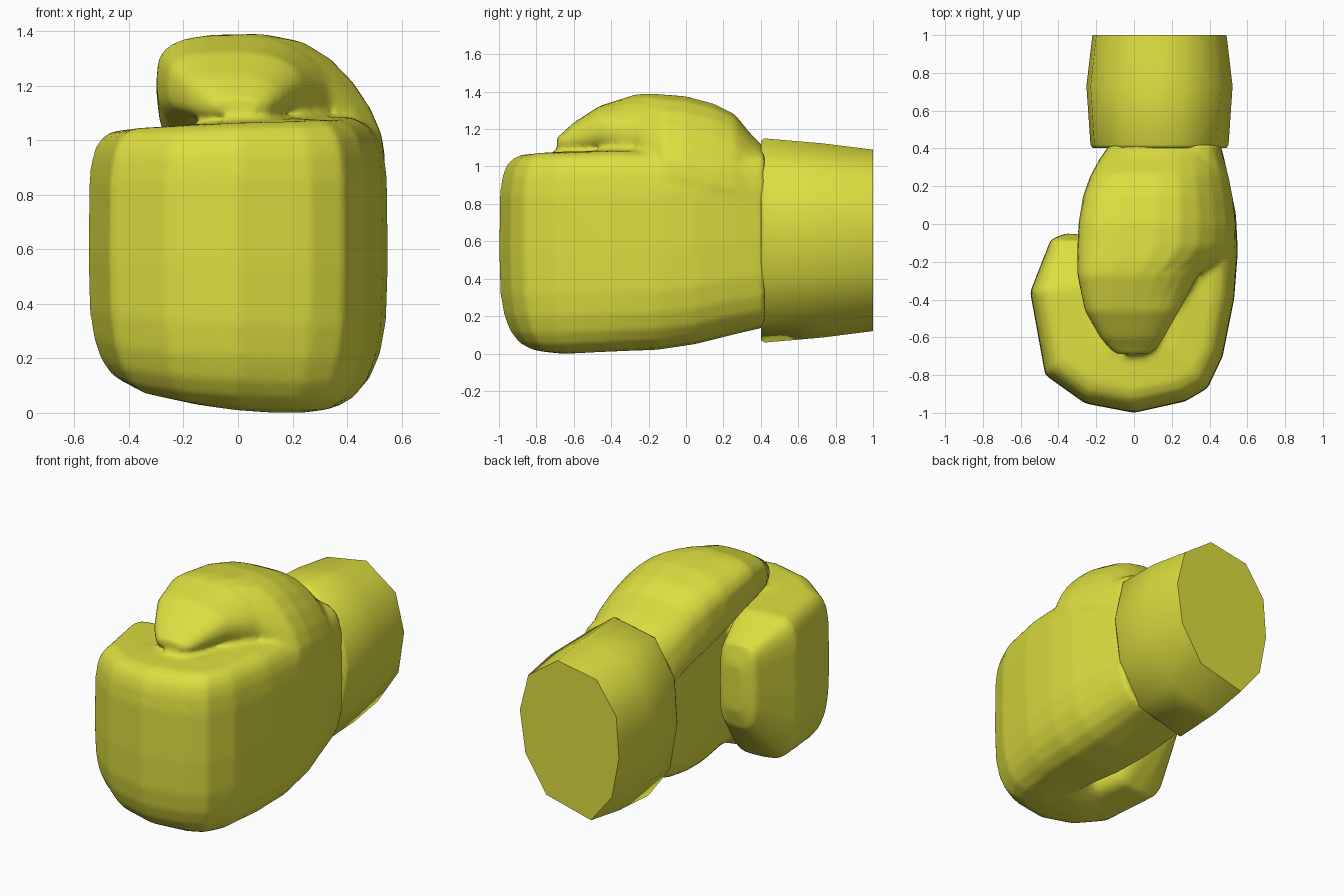
import bpy, bmesh, math

if "Cube" in bpy.data.objects:
    bpy.data.objects.remove(bpy.data.objects["Cube"])

yellow = bpy.data.materials.new("glove_yellow")
yellow.diffuse_color = (0.72, 0.73, 0.05, 1)
yellow.use_nodes = True
yellow.node_tree.nodes["Principled BSDF"].inputs["Base Color"].default_value = yellow.diffuse_color


def loft(name, rings, angle):
    """Skin a list of equal-length point rings and cap both ends."""
    bm = bmesh.new()
    loops = [[bm.verts.new(p) for p in r] for r in rings]
    n = len(loops[0])
    for a, b in zip(loops, loops[1:]):
        for i in range(n):
            j = (i + 1) % n
            bm.faces.new((a[i], a[j], b[j], b[i]))
    bm.faces.new(loops[0])
    bm.faces.new(loops[-1])
    bmesh.ops.recalc_face_normals(bm, faces=bm.faces)
    me = bpy.data.meshes.new(name)
    bm.to_mesh(me)
    bm.free()
    me.materials.append(yellow)
    ob = bpy.data.objects.new(name, me)
    bpy.context.collection.objects.link(ob)
    select(ob)
    bpy.ops.object.shade_smooth_by_angle(angle=math.radians(angle))
    return ob


def select(*obs):
    bpy.ops.object.select_all(action='DESELECT')
    for ob in obs:
        ob.select_set(True)
    bpy.context.view_layer.objects.active = obs[0]


def ring(p, q, lo, hi, powers, droop=0, count=24):
    """Rounded upright section from plan point p to q; one roundness per quadrant
    (p top, q top, q bottom, p bottom). Droop lowers the p side."""
    pts = []
    for i in range(count):
        t = 2 * math.pi * i / count
        c, s = math.cos(t), math.sin(t)
        e = 2 / powers[int(i * 4 / count)]
        u = math.copysign(abs(c) ** e, c) if abs(c) > 1e-6 else 0
        v = math.copysign(abs(s) ** e, s) if abs(s) > 1e-6 else 0
        k = (1 - u) / 2
        z = (lo + hi) / 2 + v * (hi - lo) / 2 - droop * max(u, 0) ** 2
        pts.append((p[0] + (q[0] - p[0]) * k, p[1] + (q[1] - p[1]) * k, z))
    return pts


# Hand: palm slab that curls round the front into the folded fingers
hand_rows = [  # outer point, inner point, bottom, top
    ((0.46, 0.42), (-0.13, 0.42), 0.14, 1.08),
    ((0.50, 0.25), (-0.16, 0.25), 0.10, 1.09),
    ((0.54, 0.05), (-0.13, 0.05), 0.05, 1.09),
    ((0.55, -0.15), (-0.09, -0.15), 0.02, 1.09),
    ((0.53, -0.40), (-0.03, -0.40), 0.01, 1.09),
    ((0.47, -0.70), (0.00, -0.50), 0.00, 1.08),
    ((0.39, -0.87), (0.00, -0.45), 0.00, 1.08),
    ((0.27, -0.94), (0.00, -0.42), 0.00, 1.075),
    ((0.00, -1.00), (-0.02, -0.42), 0.01, 1.07),
    ((-0.26, -0.95), (-0.04, -0.42), 0.03, 1.06),
    ((-0.47, -0.80), (-0.04, -0.42), 0.06, 1.05),
    ((-0.55, -0.36), (-0.10, -0.30), 0.10, 1.04),
    ((-0.44, -0.08), (-0.17, -0.10), 0.38, 0.92),
    ((-0.36, -0.05), (-0.23, -0.06), 0.50, 0.80),
]
hand = loft("hand", [ring(*h, (5, 4, 4.5, 3)) for h in hand_rows], 60)

# Thumb: humped form over the top of the hand, blending into its right side
thumb_rows = [  # y, right x, left x, bottom, top, droop
    (0.42, 0.45, -0.13, 0.60, 1.10, 0.05),
    (0.35, 0.475, -0.18, 0.70, 1.17, 0.10),
    (0.26, 0.50, -0.23, 0.78, 1.28, 0.15),
    (0.15, 0.522, -0.27, 0.85, 1.335, 0.19),
    (0.00, 0.54, -0.295, 0.92, 1.375, 0.21),
    (-0.12, 0.535, -0.30, 0.97, 1.385, 0.22),
    (-0.20, 0.45, -0.30, 1.01, 1.39, 0.17),
    (-0.27, 0.34, -0.30, 1.04, 1.385, 0.06),
    (-0.46, 0.24, -0.26, 1.07, 1.325, 0),
    (-0.60, 0.16, -0.18, 1.07, 1.235, 0),
    (-0.66, 0.12, -0.13, 1.08, 1.18, 0),
    (-0.69, 0.08, -0.09, 1.10, 1.155, 0),
]
thumb = loft("thumb", [ring((r, y), (l, y), lo, hi, (2.2, 3.4, 3, 2.5), d)
                       for y, r, l, lo, hi, d in thumb_rows], 60)

# Fuse hand and thumb into one smooth skin
select(hand, thumb)
bpy.ops.object.join()
hand.name = "hand_and_thumb"
fuse = hand.modifiers.new("fuse", 'REMESH')
fuse.mode = 'VOXEL'
fuse.voxel_size = 0.018
fuse.use_smooth_shade = True
soften = hand.modifiers.new("soften", 'SMOOTH')
soften.factor = 0.5
soften.iterations = 4
for m in ("fuse", "soften"):
    bpy.ops.object.modifier_apply(modifier=m)
hand.data.materials.clear()
hand.data.materials.append(yellow)
for f in hand.data.polygons:
    f.material_index = 0
bpy.ops.object.shade_smooth()

# Cuff: ten-sided tapered sleeve
outline = [(0.49, 0.70), (0.43, 0.94), (0.22, 1.09), (-0.06, 1.04), (-0.20, 0.84),
           (-0.22, 0.575), (-0.17, 0.31), (-0.02, 0.12), (0.30, 0.20), (0.45, 0.43)]
stages = [(0.402, 1.0, 1.10), (0.42, 1.03, 1.125), (0.73, 1.09, 1.07), (1.0, 1.0, 1.0)]
loft("cuff", [[(0.135 + (x - 0.135) * sx, y, 0.61 + (z - 0.61) * sz) for x, z in outline]
              for y, sx, sz in stages], 62)
